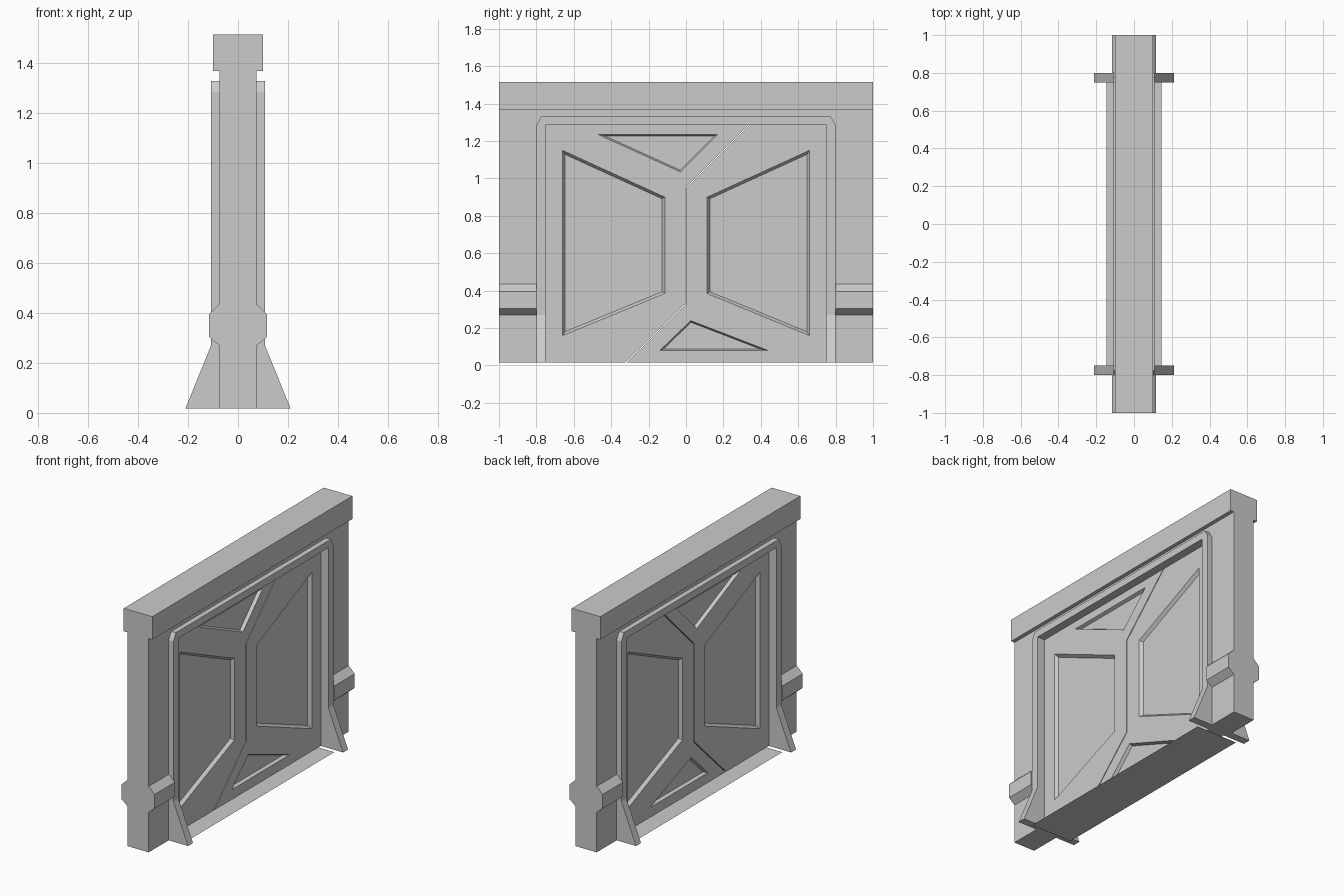
import bpy
import bmesh
from mathutils import Vector

if "Cube" in bpy.data.objects:
    bpy.data.objects.remove(bpy.data.objects["Cube"], do_unlink=True)

GREY = (0.6, 0.6, 0.6, 1.0)
mat = bpy.data.materials.new("light_grey")
mat.use_nodes = True
mat.diffuse_color = GREY
mat.node_tree.nodes["Principled BSDF"].inputs["Base Color"].default_value = GREY

BASE = 0.017      # underside of the wall
DOOR_X = 0.055    # half thickness of the door
RECESS = 0.02     # depth of the door panels
GAP = 0.004       # half width of the slit between the leaves


def finish(name, bm):
    bmesh.ops.recalc_face_normals(bm, faces=bm.faces)
    mesh = bpy.data.meshes.new(name)
    bm.to_mesh(mesh)
    bm.free()
    mesh.materials.append(mat)
    obj = bpy.data.objects.new(name, mesh)
    bpy.context.collection.objects.link(obj)
    return obj


def loft(name, ring_a, ring_b):
    """Solid between two matching rings of points."""
    bm = bmesh.new()
    a = [bm.verts.new(p) for p in ring_a]
    b = [bm.verts.new(p) for p in ring_b]
    bm.faces.new(a)
    bm.faces.new(b)
    for i in range(len(a)):
        j = (i + 1) % len(a)
        bm.faces.new((a[i], a[j], b[j], b[i]))
    return finish(name, bm)


def prism_x(name, yz, half):
    """Side outline (y, z), extruded across the wall thickness."""
    return loft(name, [(-half, y, z) for y, z in yz], [(half, y, z) for y, z in yz])


def prism_y(name, xz, y0, y1):
    """Half end profile (x, z), mirrored in x and extruded along the wall."""
    ring = xz + [(-x, z) for x, z in reversed(xz)]
    return loft(name, [(x, y0, z) for x, z in ring], [(x, y1, z) for x, z in ring])


def inset(points, d):
    """Move every edge of a convex outline inward by d."""
    pts = [Vector(p) for p in points]
    centre = sum(pts, Vector((0, 0))) / len(pts)
    result = []
    for i, p in enumerate(pts):
        u = (p - pts[i - 1]).normalized()
        v = (pts[(i + 1) % len(pts)] - p).normalized()
        n, m = Vector((-u.y, u.x)), Vector((-v.y, v.x))
        if n.dot(centre - p) < 0:
            n = -n
        if m.dot(centre - p) < 0:
            m = -m
        result.append(tuple(p + (n + m) * d / (1 + n.dot(m))))
    return result


def carve(target, outline, bevel):
    """Cut a sloped recess into both faces of the door leaf."""
    for s in (-1, 1):
        out, inn = inset(outline, -bevel), inset(outline, bevel)
        cutter = loft("recess_cutter",
                      [(s * (DOOR_X + RECESS), y, z) for y, z in out],
                      [(s * (DOOR_X - RECESS), y, z) for y, z in inn])
        cutter.hide_render = True
        mod = target.modifiers.new("recess", 'BOOLEAN')
        mod.operation, mod.solver, mod.object = 'DIFFERENCE', 'EXACT', cutter
        bpy.context.view_layer.update()
        graph = bpy.context.evaluated_depsgraph_get()
        mesh = bpy.data.meshes.new_from_object(target.evaluated_get(graph))
        target.modifiers.clear()
        target.data = mesh
        bpy.data.objects.remove(cutter, do_unlink=True)


# Wall: two posts joined by a lintel, with a coping on top
prism_x("wall", [(-1, BASE), (-1, 1.4), (1, 1.4), (1, BASE),
                 (0.78, BASE), (0.78, 1.3), (-0.78, 1.3), (-0.78, BASE)], 0.075)
prism_y("top_coping", [(0.1, 1.37), (0.1, 1.515)], -1, 1)

# Raised door surround with clipped upper corners
prism_x("door_surround", [(-0.8, 0.27), (-0.8, 1.285), (-0.775, 1.33),
                          (0.775, 1.33), (0.8, 1.285), (0.8, 0.27),
                          (0.75, 0.27), (0.75, 1.285), (-0.75, 1.285), (-0.75, 0.27)], 0.108)

# Flared feet of the surround, and bands round the posts
for side, s in (("front", -1), ("back", 1)):
    prism_y(side + "_flared_foot", [(0.211, BASE), (0.108, 0.27)], s * 0.75, s * 0.8)
    prism_y(side + "_post_band", [(0.075, 0.27), (0.117, 0.305),
                                  (0.117, 0.395), (0.075, 0.435)], s * 0.8, s)

# Two interlocking door leaves with a bent slit between them
seam = [(-0.32, BASE), (0, 0.33), (0, 0.95), (0.34, 1.29)]
front_leaf = prism_x("front_door_leaf", [(-0.76, BASE)]
                     + [(y - GAP, z) for y, z in seam] + [(-0.76, 1.29)], DOOR_X)
back_leaf = prism_x("back_door_leaf", [(0.76, BASE)]
                    + [(y + GAP, z) for y, z in seam] + [(0.76, 1.29)], DOOR_X)

# Recessed panels of the leaves
panel = [(0.66, 1.15), (0.113, 0.9), (0.113, 0.385), (0.66, 0.16)]
carve(back_leaf, panel, 0.014)
carve(front_leaf, [(-y, z) for y, z in panel], 0.014)
carve(front_leaf, [(-0.47, 1.235), (0.17, 1.235), (-0.03, 1.035)], 0.008)
carve(back_leaf, [(-0.14, 0.08), (0.44, 0.08), (0.025, 0.24)], 0.008)

# Threshold sheet under the door
bm = bmesh.new()
bm.faces.new([bm.verts.new(p) for p in ((-0.146, -0.755, 0), (0.146, -0.755, 0),
                                        (0.146, 0.755, 0), (-0.146, 0.755, 0))])
finish("threshold", bm)
